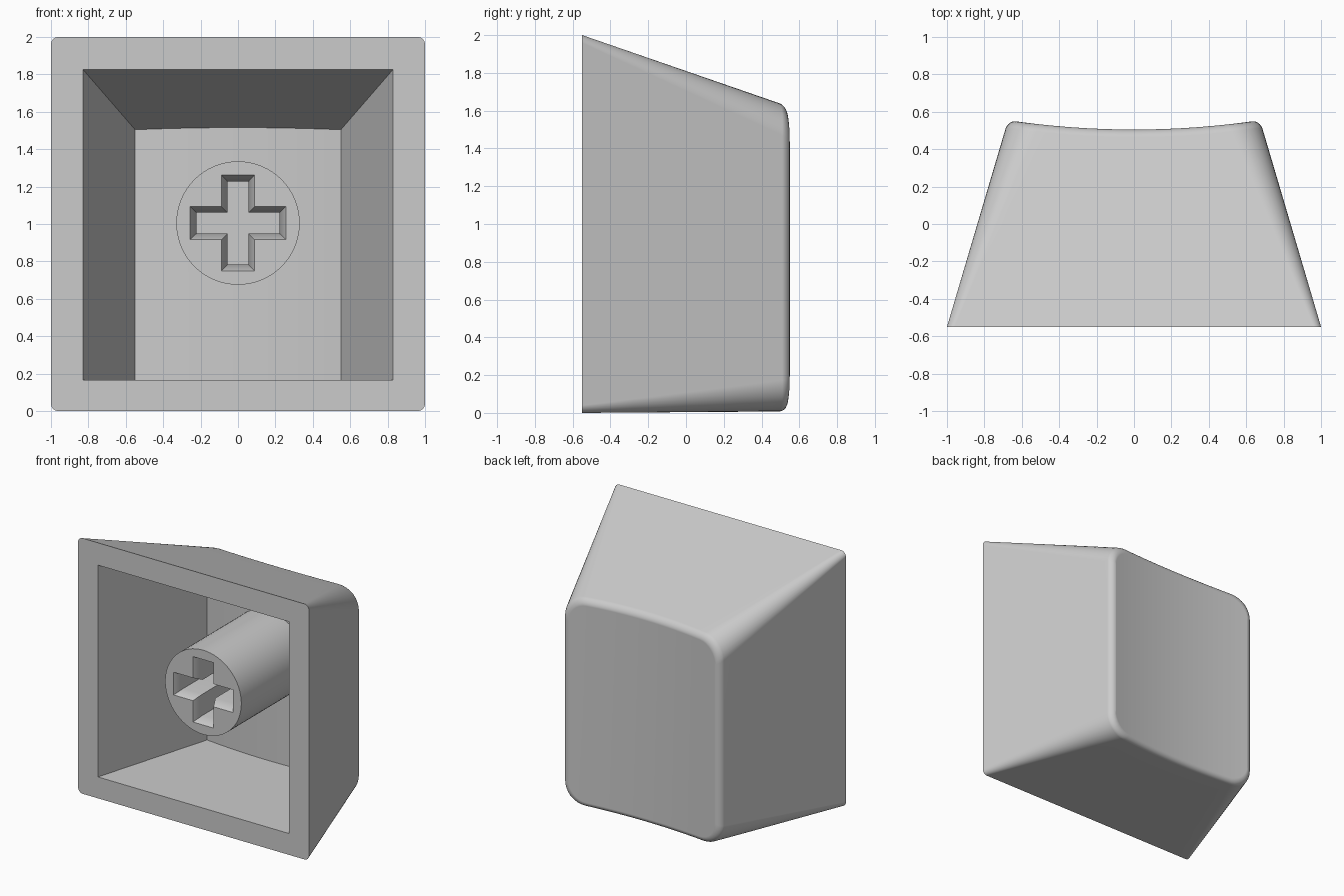
import bpy, bmesh
from math import sin, cos, pi

if "Cube" in bpy.data.objects:
    bpy.data.objects.remove(bpy.data.objects["Cube"], do_unlink=True)

grey = bpy.data.materials.new("light grey plastic")
grey.use_nodes = True
grey.diffuse_color = (0.6, 0.6, 0.6, 1)
grey.node_tree.nodes["Principled BSDF"].inputs["Base Color"].default_value = (0.6, 0.6, 0.6, 1)

FRONT, BACK = -0.55, 0.55
ARC, STRAIGHT = 8, 16
SLOPE = 0.345          # how fast the top wall drops towards the back


def finish(bm, name):
    bmesh.ops.remove_doubles(bm, verts=bm.verts, dist=0.0001)
    bmesh.ops.recalc_face_normals(bm, faces=bm.faces)
    mesh = bpy.data.meshes.new(name)
    bm.to_mesh(mesh)
    bm.free()
    mesh.materials.append(grey)
    obj = bpy.data.objects.new(name, mesh)
    bpy.context.collection.objects.link(obj)
    bpy.ops.object.select_all(action='DESELECT')
    obj.select_set(True)
    bpy.context.view_layer.objects.active = obj
    bpy.ops.object.shade_smooth_by_angle(angle=pi / 6)
    weighted = obj.modifiers.new("even shading", 'WEIGHTED_NORMAL')
    weighted.keep_sharp = True
    return obj


def bridge(bm, a, b):
    for i in range(len(a)):
        j = (i + 1) % len(a)
        bm.faces.new((a[i], a[j], b[j], b[i]))


def ring(bm, hx, z0, z1, r, t, back, drop=0.0):
    """Rounded rectangle; its depth follows the sideways dish as t goes to 1."""
    columns = []
    for i in range(ARC + 1):
        a = pi / 2 * i / ARC
        columns.append((-hx + r - r * cos(a), r - r * sin(a)))
    for i in range(1, STRAIGHT):
        columns.append(((hx - r) * (2 * i / STRAIGHT - 1), 0))
    columns += [(-x, d) for x, d in columns[ARC::-1]]

    def place(x, z, upper):
        sag = 0.045 * max(0, 1 - (x / 0.64) ** 2) * t
        y = FRONT + t * (back - FRONT) - drop - sag
        return bm.verts.new((x, y, z + upper * SLOPE * sag))

    return ([place(x, z1 - d, 1) for x, d in columns]
            + [place(x, z0 + d, 0) for x, d in reversed(columns)])


def cap(bm, loop):
    n = len(loop)
    for i in range(n // 2 - 1):
        bm.faces.new((loop[i], loop[i + 1], loop[n - 2 - i], loop[n - 1 - i]))


# Hollow tapered shell: outer skin, rounded back edge, dished back, rim, cavity
bm = bmesh.new()
fillet = 0.04
rings = [ring(bm, 0.55, 0.167, 1.5, 0, 1, 0.415),
         ring(bm, 0.828, 0.167, 1.825, 0, 0, 0.415)]
levels = [(t, 0, 0) for t in (0, 0.25, 0.5, 0.75)]
for k in range(6):
    a = pi / 2 * k / 5
    levels.append((1, fillet * (1 - cos(a)), fillet * (1 - sin(a))))
for t, inset, drop in levels:
    s = t - drop / (BACK - FRONT)
    rings.append(ring(bm, 1 - 0.325 * s - inset, 0.008 * s + inset,
                      2 - 0.38 * s - inset, 0.04 + 0.13 * s - inset * 0.6,
                      t, BACK, drop))
for a, b in zip(rings, rings[1:]):
    bridge(bm, a, b)
cap(bm, rings[0])
cap(bm, rings[-1])
finish(bm, "shell")

# Round stem with a chamfered cross-shaped socket
STEM_FRONT, STEM_BACK, STEM_Z = -0.43, 0.44, 1.005
bm = bmesh.new()


def circle(y, radius=0.33, sides=64):
    return [bm.verts.new((radius * cos(2 * pi * i / sides), y,
                          STEM_Z + radius * sin(2 * pi * i / sides)))
            for i in range(sides)]


def cross(y, arm, half):
    loop = []
    for c, s in ((1, 0), (0, 1), (-1, 0), (0, -1)):
        for u, v in ((arm, -half), (arm, half), (half, half)):
            loop.append(bm.verts.new((u * c - v * s, y, STEM_Z + u * s + v * c)))
    return loop


front, back = circle(STEM_FRONT), circle(STEM_BACK)
bridge(bm, front, back)
bm.faces.new(back)
mouth = cross(STEM_FRONT, 0.256, 0.089)
throat = cross(STEM_FRONT + 0.07, 0.222, 0.056)
floor = cross(STEM_FRONT + 0.45, 0.222, 0.056)
bridge(bm, mouth, throat)
bridge(bm, throat, floor)
bm.faces.new(floor)
edges = [bm.edges.get((loop[i - 1], loop[i]))
         for loop in (front, mouth) for i in range(len(loop))]
bmesh.ops.triangle_fill(bm, edges=edges, use_beauty=True)
finish(bm, "stem")
